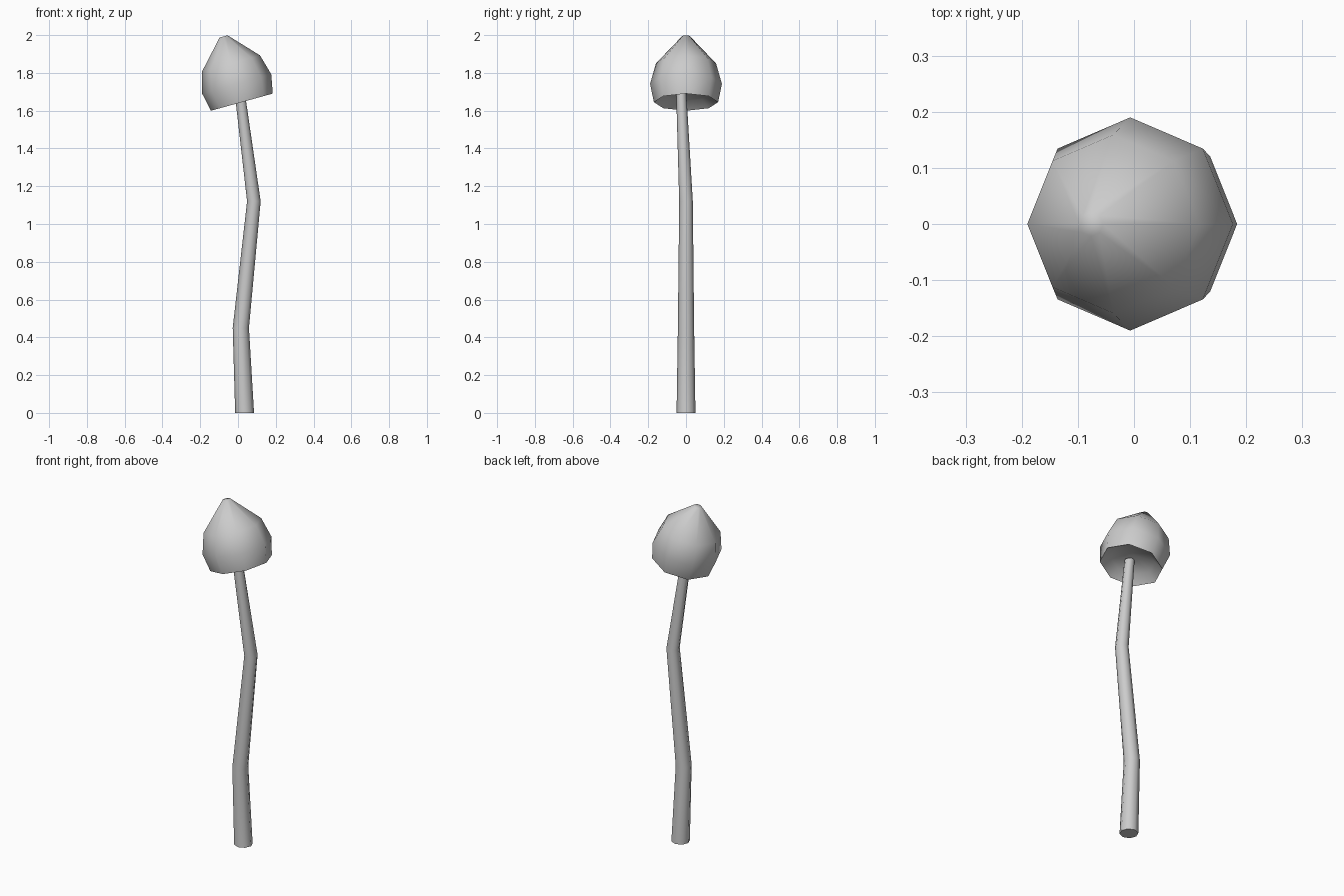
import bpy
import bmesh
from math import cos, sin, pi, radians
from mathutils import Vector, Matrix

SIDES = 8

cube = bpy.data.objects.get("Cube")
if cube:
    bpy.data.objects.remove(cube, do_unlink=True)

grey = bpy.data.materials.new("plain grey")
grey.use_nodes = True
colour = (0.6, 0.6, 0.6, 1)
grey.diffuse_color = colour
grey.node_tree.nodes["Principled BSDF"].inputs["Base Color"].default_value = colour


def loft(name, rings, matrix=Matrix()):
    """Skin eight-sided rings given as (x, y, z, radius) and close both ends."""
    bm = bmesh.new()
    loops = []
    for x, y, z, r in rings:
        loops.append([bm.verts.new((x + r * cos(2 * pi * i / SIDES),
                                    y + r * sin(2 * pi * i / SIDES), z))
                      for i in range(SIDES)])
    for low, high in zip(loops, loops[1:]):
        for i in range(SIDES):
            j = (i + 1) % SIDES
            bm.faces.new((low[i], low[j], high[j], high[i]))
    bm.faces.new(loops[0][::-1])
    bm.faces.new(loops[-1])
    bmesh.ops.recalc_face_normals(bm, faces=bm.faces)
    bm.transform(matrix)
    mesh = bpy.data.meshes.new(name)
    bm.to_mesh(mesh)
    bm.free()
    mesh.materials.append(grey)
    obj = bpy.data.objects.new(name, mesh)
    bpy.context.collection.objects.link(obj)
    bpy.ops.object.select_all(action='DESELECT')
    obj.select_set(True)
    bpy.context.view_layer.objects.active = obj
    bpy.ops.object.shade_smooth_by_angle(angle=radians(60))
    return obj


# Crooked, tapering stalk
loft("stalk", [(0.035, 0, 0, 0.05), (0.015, 0, 0.45, 0.043),
               (0.084, 0, 1.12, 0.036), (0.01, -0.025, 1.69, 0.027)])

# Tilted cap: hollow underside, rim, bulge, shoulder and blunt tip
tilt = Matrix.Translation(Vector((0.02, 0, 1.645))) @ Matrix.Rotation(radians(-15.5), 4, 'Y')
profile = [(0.03, 0.05), (0.12, 0.04), (0.17, 0), (0.19, 0.1),
           (0.159, 0.213), (0.022, 0.361)]
loft("cap", [(0, 0, h, r) for r, h in profile], tilt)
